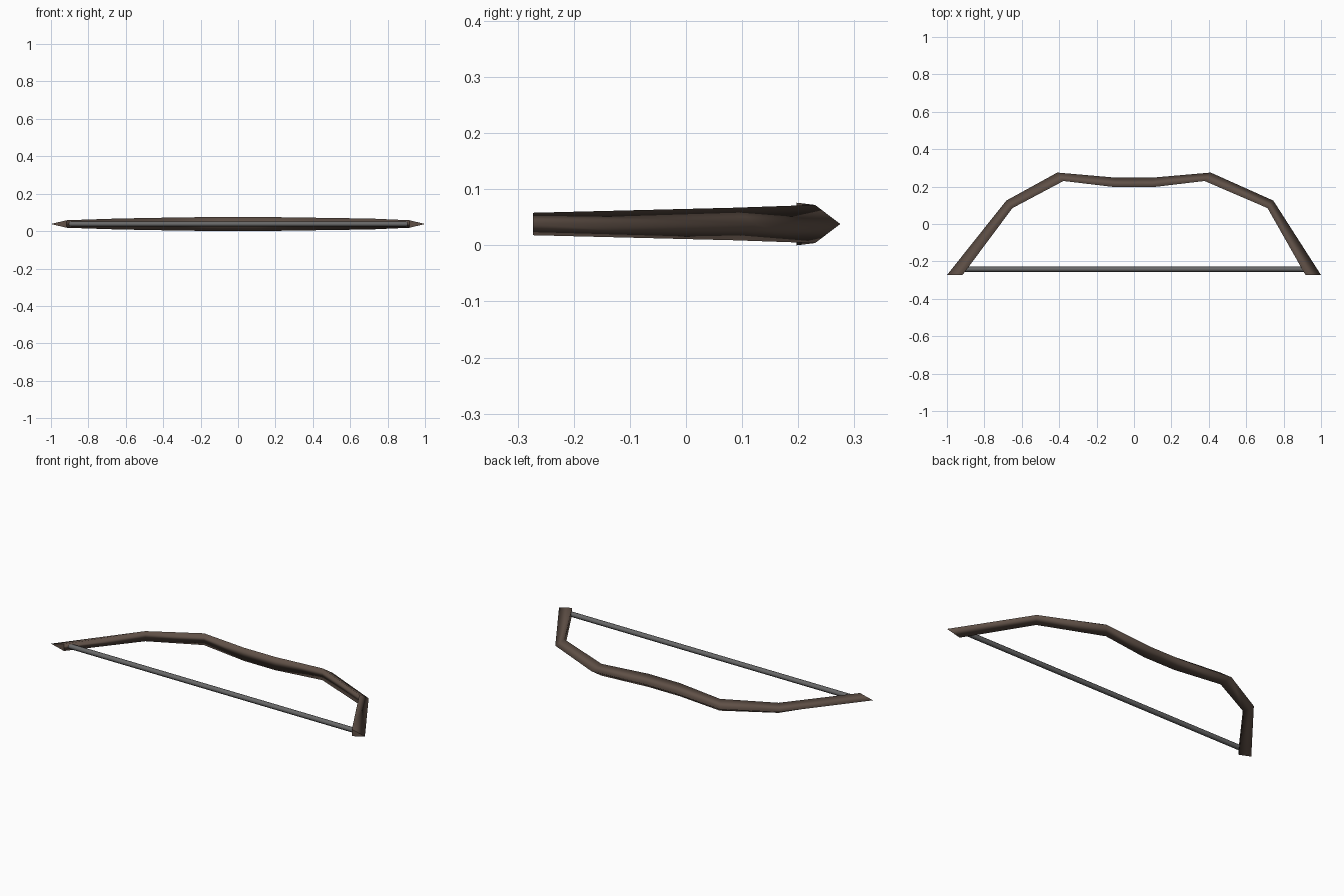
import bpy, bmesh, math
from mathutils import Vector

if "Cube" in bpy.data.objects:
    bpy.data.objects.remove(bpy.data.objects["Cube"])

ZC = 0.038  # mid height of the flat-lying bow


def material(name, rgb):
    m = bpy.data.materials.new(name)
    m.diffuse_color = (*rgb, 1)
    m.use_nodes = True
    m.node_tree.nodes["Principled BSDF"].inputs["Base Color"].default_value = m.diffuse_color
    return m


def loft(name, rings, mat):
    """Skin a closed tube through equal-sized rings of points."""
    bm = bmesh.new()
    vs = [[bm.verts.new(p) for p in r] for r in rings]
    n = len(rings[0])
    for a, b in zip(vs, vs[1:]):
        for i in range(n):
            j = (i + 1) % n
            bm.faces.new((a[i], a[j], b[j], b[i])).smooth = True
    bm.faces.new(vs[0])
    bm.faces.new(vs[-1])
    bmesh.ops.recalc_face_normals(bm, faces=bm.faces)
    # keep the cut ends crisp
    for f in bm.faces:
        if len(f.verts) == n and (n != 4) and not f.smooth:
            for e in f.edges:
                e.smooth = False
    me = bpy.data.meshes.new(name)
    bm.to_mesh(me)
    bm.free()
    me.materials.append(mat)
    ob = bpy.data.objects.new(name, me)
    bpy.context.collection.objects.link(ob)
    return ob


wood = material("dark brown wood", (0.115, 0.08, 0.062))
cord = material("grey cord", (0.14, 0.14, 0.14))

# Bow limb stations: outer ridge x, y; inner edge x, y; half height
stations = [
    (-1.00, -0.273, -0.917, -0.273, 0.020),
    (-0.683, 0.125, -0.650, 0.085, 0.029),
    (-0.410, 0.275, -0.377, 0.230, 0.034),
    (-0.10, 0.248, -0.10, 0.197, 0.038),
    (0.10, 0.248, 0.10, 0.197, 0.038),
    (0.410, 0.275, 0.377, 0.230, 0.034),
    (0.745, 0.125, 0.714, 0.085, 0.029),
    (1.00, -0.273, 0.917, -0.273, 0.020),
]
# Triangular section: sharp outer ridge, flat inner face
loft("bow_limbs", [[(ox, oy, ZC), (ix, iy, ZC + h), (ix, iy, ZC - h)]
                   for ox, oy, ix, iy, h in stations], wood)

# Bow string
R = 0.014
loft("bow_string", [[(x, -0.242 + R * math.cos(k * math.pi / 3),
                      ZC + R * math.sin(k * math.pi / 3)) for k in range(6)]
                    for x in (-0.91, 0.91)], cord)
